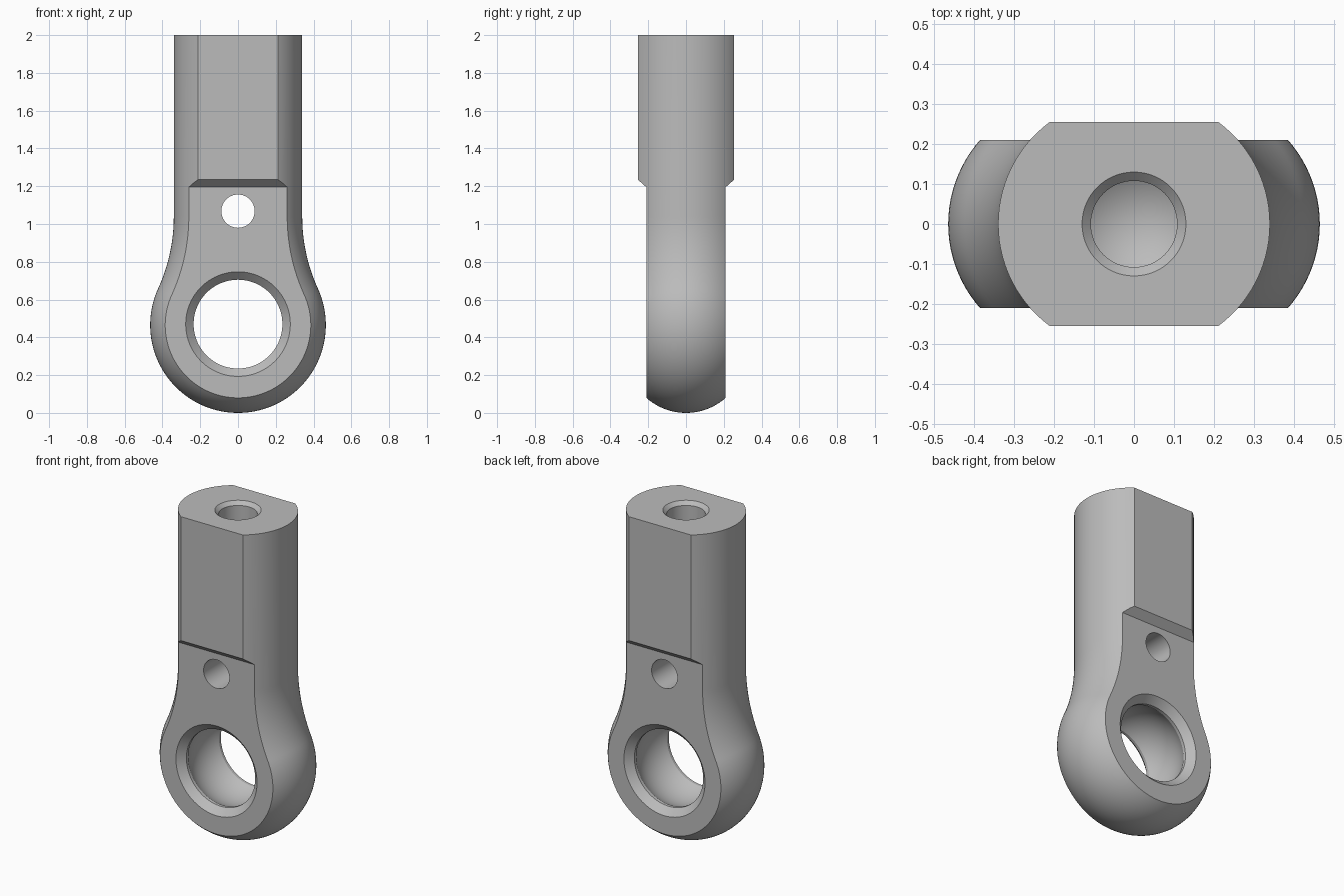
import bpy, bmesh
from math import sin, cos, pi, asin, atan2, sqrt, hypot
from mathutils import Matrix

cube = bpy.data.objects.get("Cube")
if cube:
    bpy.data.objects.remove(cube, do_unlink=True)

steel = bpy.data.materials.new("satin grey steel")
grey = (0.5, 0.5, 0.5, 1)
steel.use_nodes = True
steel.diffuse_color = grey
steel.node_tree.nodes["Principled BSDF"].inputs["Base Color"].default_value = grey

HEAD, SHAFT = 0.465, 0.34      # outline radius of the eye, half width of the shaft
NECK_Z, TOP = 1.04, 2.0
EDGE_R = 0.317                 # rounding of the sides across the thickness
EYE_Y, SHAFT_Y = 0.21, 0.255   # half thicknesses


def to_object(name, bm):
    bmesh.ops.recalc_face_normals(bm, faces=bm.faces)
    mesh = bpy.data.meshes.new(name)
    bm.to_mesh(mesh)
    bm.free()
    ob = bpy.data.objects.new(name, mesh)
    bpy.context.collection.objects.link(ob)
    mesh.materials.append(steel)
    return ob


def outline(inset):
    """Closed x-z outline: round eye, concave neck, straight shaft."""
    rise = NECK_Z - HEAD
    r = (SHAFT**2 + rise**2 - HEAD**2) / (2 * (HEAD - SHAFT))
    a = atan2(rise, SHAFT + r)
    half = []
    for i in range(49):
        t = -pi / 2 + (a + pi / 2) * i / 48
        half.append(((HEAD - inset) * cos(t), HEAD + (HEAD - inset) * sin(t)))
    for i in range(1, 17):
        t = pi + a * (1 - i / 16)
        half.append((SHAFT + r + (r + inset) * cos(t), NECK_Z + (r + inset) * sin(t)))
    half.append((SHAFT - inset, TOP))
    return half + [(-x, z) for x, z in reversed(half[1:])]


def make_body():
    """Layers of the outline, inset along an arc towards front and back."""
    bm = bmesh.new()
    limit = asin(SHAFT_Y / EDGE_R)
    rings = []
    for k in range(29):
        t = limit * (k / 14 - 1)
        inset = EDGE_R * (1 - cos(t))
        rings.append([bm.verts.new((x, EDGE_R * sin(t), z)) for x, z in outline(inset)])
    n = len(rings[0])
    for a, b in zip(rings, rings[1:]):
        for i in range(n):
            j = (i + 1) % n
            bm.faces.new((a[i], a[j], b[j], b[i]))
    bm.faces.new(rings[0])
    bm.faces.new(rings[-1])
    return to_object("rod_end_body", bm)


def lathe(name, profile, matrix, steps=96):
    """Spin (radius, height) points, with both ends on the axis, into a solid."""
    bm = bmesh.new()
    verts = [bm.verts.new((r, 0, h)) for r, h in profile]
    edges = [bm.edges.new(p) for p in zip(verts, verts[1:])]
    bmesh.ops.spin(bm, geom=verts + edges, cent=(0, 0, 0), axis=(0, 0, 1),
                   angle=2 * pi, steps=steps)
    bmesh.ops.remove_doubles(bm, verts=bm.verts, dist=1e-5)
    bmesh.ops.transform(bm, matrix=matrix, verts=bm.verts)
    return to_object(name, bm)


def relief(name, side):
    """Block that thins the eye below the shaft, with a sloped shoulder."""
    pts = [(EYE_Y, -0.1), (EYE_Y, 1.195), (SHAFT_Y, 1.235), (0.3, 1.275), (0.3, -0.1)]
    bm = bmesh.new()
    face = bm.faces.new([bm.verts.new((-0.8, side * y, z)) for y, z in pts])
    ext = bmesh.ops.extrude_face_region(bm, geom=[face])
    moved = [v for v in ext["geom"] if isinstance(v, bmesh.types.BMVert)]
    bmesh.ops.translate(bm, verts=moved, vec=(1.6, 0, 0))
    return to_object(name, bm)


def cut(body, cutter):
    cutter.hide_render = True
    mod = body.modifiers.new("cut", "BOOLEAN")
    mod.operation = "DIFFERENCE"
    mod.solver = "EXACT"
    mod.object = cutter
    bpy.context.view_layer.objects.active = body
    bpy.ops.object.modifier_apply(modifier=mod.name)
    bpy.data.objects.remove(cutter, do_unlink=True)


body = make_body()
for side in (-1, 1):
    cut(body, relief("relief_cutter", side))

across = Matrix.Rotation(pi / 2, 4, "X")

# Eye: chamfered mouths and a hollow spherical seat between them
lip, lip_y, seat_y = 0.235, 0.168, 0.15
seat_r = hypot(lip, seat_y)
seat = [(sqrt(seat_r**2 - y * y), y) for y in (seat_y * (i / 8 - 1) for i in range(17))]
eye = [(0, -0.3), (0.367, -0.3), (lip, -lip_y)] + seat + [(lip, lip_y), (0.367, 0.3), (0, 0.3)]
cut(body, lathe("eye_cutter", eye, Matrix.Translation((0, 0, 0.47)) @ across))

# Small cross hole
pin = [(0, -0.4), (0.088, -0.4), (0.088, 0.4), (0, 0.4)]
cut(body, lathe("cross_hole_cutter", pin, Matrix.Translation((0, 0, 1.068)) @ across, 64))

# Blind bore from the top with a chamfered mouth and conical floor
bore = [(0, 1.24), (0.108, 1.305), (0.108, 1.978), (0.13, TOP), (0.18, 2.05), (0, 2.05)]
cut(body, lathe("bore_cutter", bore, Matrix.Identity(4), 64))

bpy.ops.object.select_all(action="DESELECT")
body.select_set(True)
bpy.context.view_layer.objects.active = body
bpy.ops.object.shade_smooth_by_angle(angle=0.45)
